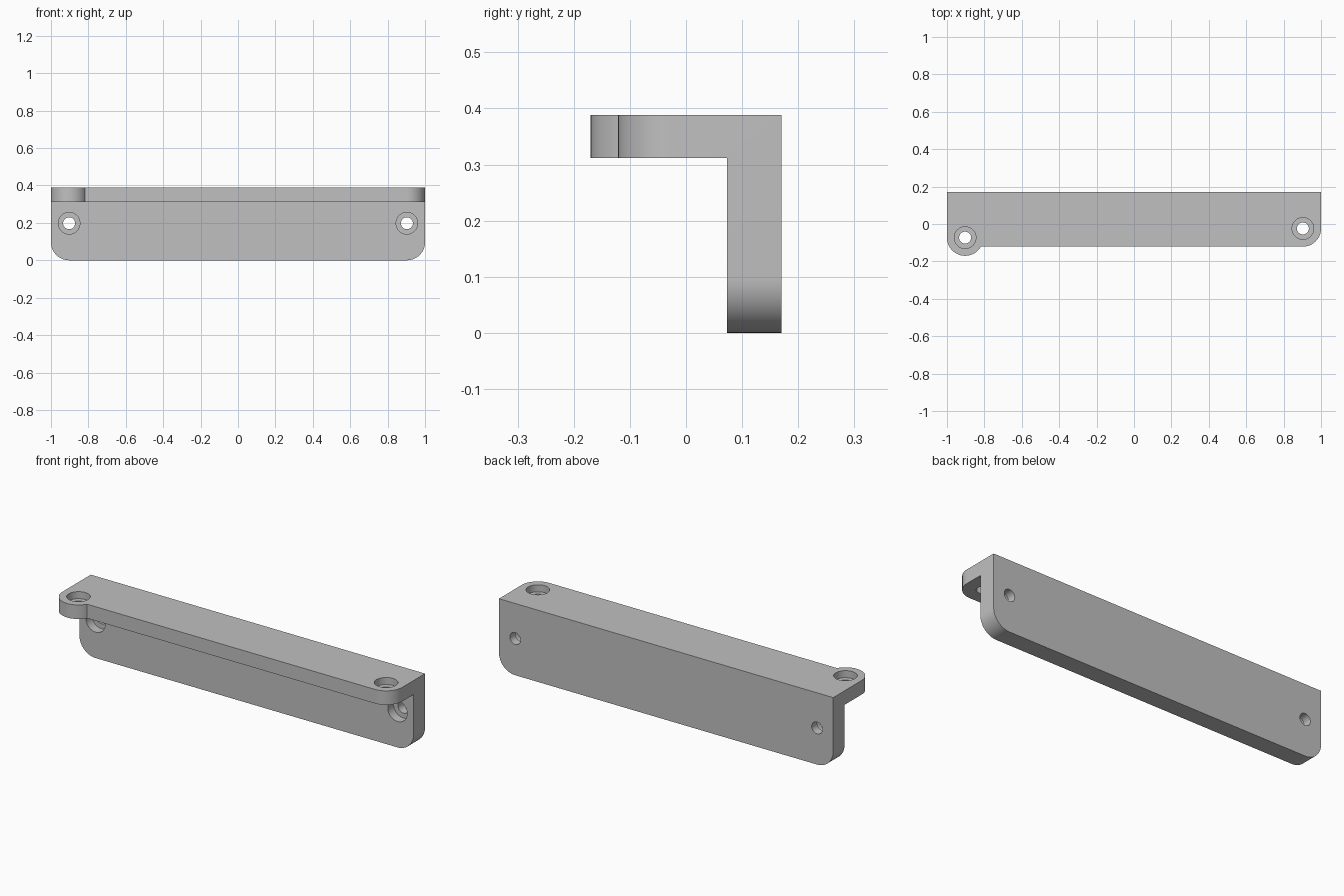
import bpy, bmesh, math

cube = bpy.data.objects.get("Cube")
if cube:
    bpy.data.objects.remove(cube, do_unlink=True)

grey = bpy.data.materials.new("plain grey")
grey.use_nodes = True
colour = (0.53, 0.53, 0.53, 1)
grey.diffuse_color = colour
grey.node_tree.nodes["Principled BSDF"].inputs["Base Color"].default_value = colour

R = 0.097                      # corner radius
X = 1 - R                      # corner and hole centres
BACK, WALL, FRONT = 0.17, 0.073, -0.121
TOP, UNDER = 0.388, 0.312
EAR_Y = -BACK + R


def arc(cx, cy, r, start, end, n=16):
    angles = [math.radians(start + (end - start) * i / n) for i in range(n + 1)]
    return [(cx + r * math.cos(a), cy + r * math.sin(a)) for a in angles]


def extrude(name, outline, axis, lo, hi):
    """Extrude a flat outline along y or z."""
    bm = bmesh.new()
    place = (lambda u, v, w: (u, v, w)) if axis == "z" else (lambda u, v, w: (u, w, v))
    rings = [[bm.verts.new(place(u, v, w)) for u, v in outline] for w in (lo, hi)]
    for ring in rings:
        bm.faces.new(ring)
    n = len(outline)
    for i in range(n):
        j = (i + 1) % n
        bm.faces.new((rings[0][i], rings[0][j], rings[1][j], rings[1][i]))
    bmesh.ops.recalc_face_normals(bm, faces=bm.faces)
    mesh = bpy.data.meshes.new(name)
    bm.to_mesh(mesh)
    bm.free()
    mesh.materials.append(grey)
    ob = bpy.data.objects.new(name, mesh)
    bpy.context.collection.objects.link(ob)
    return ob


def combine(body, other, operation):
    mod = body.modifiers.new("combine", "BOOLEAN")
    mod.object, mod.operation, mod.solver = other, operation, "EXACT"
    bpy.context.view_layer.objects.active = body
    bpy.ops.object.modifier_apply(modifier=mod.name)
    bpy.data.objects.remove(other, do_unlink=True)


def drill(body, u, v, axis, through, bore):
    """Cut a screw hole and its wider counterbore."""
    for radius, span in ((0.032, through), (0.058, bore)):
        circle = arc(u, v, radius, 0, 360, 48)[:-1]
        cutter = extrude("hole_cutter", circle, axis, *span)
        cutter.hide_render = True
        combine(body, cutter, "DIFFERENCE")


# Upright wall with rounded lower corners
wall = [(-1, TOP)] + arc(-X, R, R, 180, 270) + arc(X, R, R, 270, 360) + [(1, TOP)]
bracket = extrude("angle_bracket", wall, "y", WALL, BACK)

# Top flange with a round ear on one end and a rounded corner on the other
ear_end = 360 + math.degrees(math.asin((FRONT - EAR_Y) / R))
flange = ([(-1, BACK)] + arc(-X, EAR_Y, R, 180, ear_end, 28)
          + arc(X, FRONT + R, R, 270, 360) + [(1, BACK)])
combine(bracket, extrude("top_flange", flange, "z", UNDER, TOP), "UNION")

# Screw holes in the wall and the flange
for x, y in ((-X, EAR_Y), (X, FRONT + R)):
    drill(bracket, x, 0.198, "y", (0, 0.25), (0, WALL + 0.05))
    drill(bracket, x, y, "z", (0.28, 0.45), (TOP - 0.038, 0.45))

# Merge flat seams and shade the round faces smoothly
bm = bmesh.new()
bm.from_mesh(bracket.data)
bmesh.ops.remove_doubles(bm, verts=bm.verts, dist=0.00001)
bmesh.ops.dissolve_limit(bm, angle_limit=0.005, verts=bm.verts, edges=bm.edges)
bm.to_mesh(bracket.data)
bm.free()
bpy.ops.object.select_all(action="DESELECT")
bracket.select_set(True)
bpy.context.view_layer.objects.active = bracket
bpy.ops.object.shade_smooth_by_angle(angle=math.radians(30))
